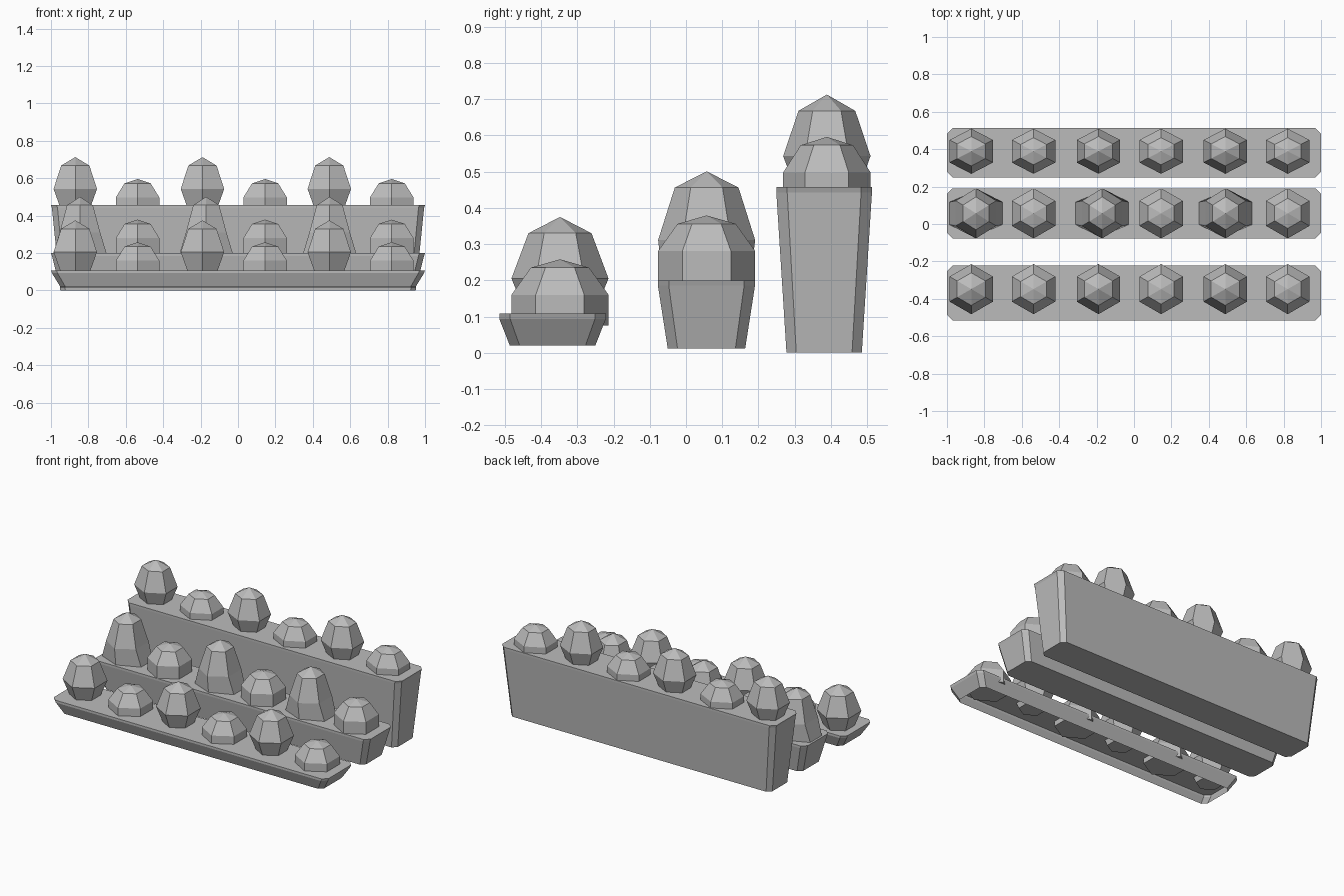
import bpy, bmesh

cube = bpy.data.objects.get("Cube")
if cube:
    bpy.data.objects.remove(cube, do_unlink=True)

grey = bpy.data.materials.new("plain grey")
grey.use_nodes = True
grey.diffuse_color = (0.5, 0.5, 0.5, 1)
grey.node_tree.nodes["Principled BSDF"].inputs["Base Color"].default_value = (0.5, 0.5, 0.5, 1)


def loft(name, loops, location, close_bottom=True, close_top=True):
    """Skin a stack of equal-sized loops; a one-point loop makes a tip."""
    bm = bmesh.new()
    rings = [[bm.verts.new(p) for p in loop] for loop in loops]
    for low, high in zip(rings, rings[1:]):
        n = len(low)
        for i in range(n):
            j = (i + 1) % n
            if len(high) == 1:
                bm.faces.new((low[i], low[j], high[0]))
            else:
                bm.faces.new((low[i], low[j], high[j], high[i]))
    if close_bottom:
        bm.faces.new(rings[0][::-1])
    if close_top:
        bm.faces.new(rings[-1])
    mesh = bpy.data.meshes.new(name)
    bm.to_mesh(mesh)
    bm.free()
    mesh.materials.append(grey)
    obj = bpy.data.objects.new(name, mesh)
    obj.location = location
    bpy.context.collection.objects.link(obj)
    return obj


def cut_rect(hx, hy, z, c):
    """Rectangle with cut corners, counter-clockwise."""
    return [(hx, c - hy, z), (hx, hy - c, z), (hx - c, hy, z), (c - hx, hy, z),
            (-hx, hy - c, z), (-hx, c - hy, z), (c - hx, -hy, z), (hx - c, -hy, z)]


def hexagon(rx, ry, z):
    """Six-sided ring with points toward front and back."""
    k = 0.866 * rx
    return [(0, -ry, z), (k, -ry / 2, z), (k, ry / 2, z),
            (0, ry, z), (-k, ry / 2, z), (-k, -ry / 2, z)]


def planter(name, y, top_half, base_half, base_z, top_z, base_closed):
    loft(name, [cut_rect(0.95, base_half, base_z, 0.027),
                cut_rect(0.995, top_half, top_z - 0.015, 0.03),
                cut_rect(1.0, top_half, top_z, 0.03)], (0, y, 0), base_closed)


def shrub(name, profile, x, y, z, depth):
    """Profile rows are x radius, y radius and height; the last is the tip."""
    loops = [hexagon(rx, ry * depth, h) for rx, ry, h in profile[:-1]]
    loops.append([(0, 0, profile[-1][2])])
    loft(name, loops, (x, y, z), close_top=False)


# Shrub shapes
R = 0.134
LOW = [(R, R, 0), (R, R, 0.085), (0.6 * R, 0.6 * R, 0.16), (0, 0, 0.183)]
TALL = [(0.6 * R, 0.6 * R, 0), (R, R, 0.13), (0.65 * R, 0.65 * R, 0.255), (0, 0, 0.3)]
FLARED = [(0.165, 0.12, 0), (0.125, R, 0.115), (0.08, 0.088, 0.26), (0, 0, 0.305)]

# Planter boxes, rising toward the back
planter("front_planter", -0.3685, 0.147, 0.118, 0.02, 0.108, False)
planter("middle_planter", 0.0565, 0.134, 0.107, 0.012, 0.2, True)
planter("back_planter", 0.3815, 0.132, 0.104, 0.0, 0.457, True)

# Rows of alternating tall and low shrubs
rows = [("front", -0.348, 0.075, 1.0, TALL),
        ("middle", 0.057, 0.196, 1.0, FLARED),
        ("back", 0.389, 0.413, 0.9, TALL)]
for row, y, z, depth, tall in rows:
    tall_x = (-0.845, -0.17, 0.49) if row == "middle" else (-0.87, -0.19, 0.488)
    for i, x in enumerate(tall_x):
        shrub(f"{row}_tall_shrub_{i + 1}", tall, x, y, z, depth)
    for i, x in enumerate((-0.537, 0.145, 0.822)):
        shrub(f"{row}_low_shrub_{i + 1}", LOW, x, y, z, depth)
